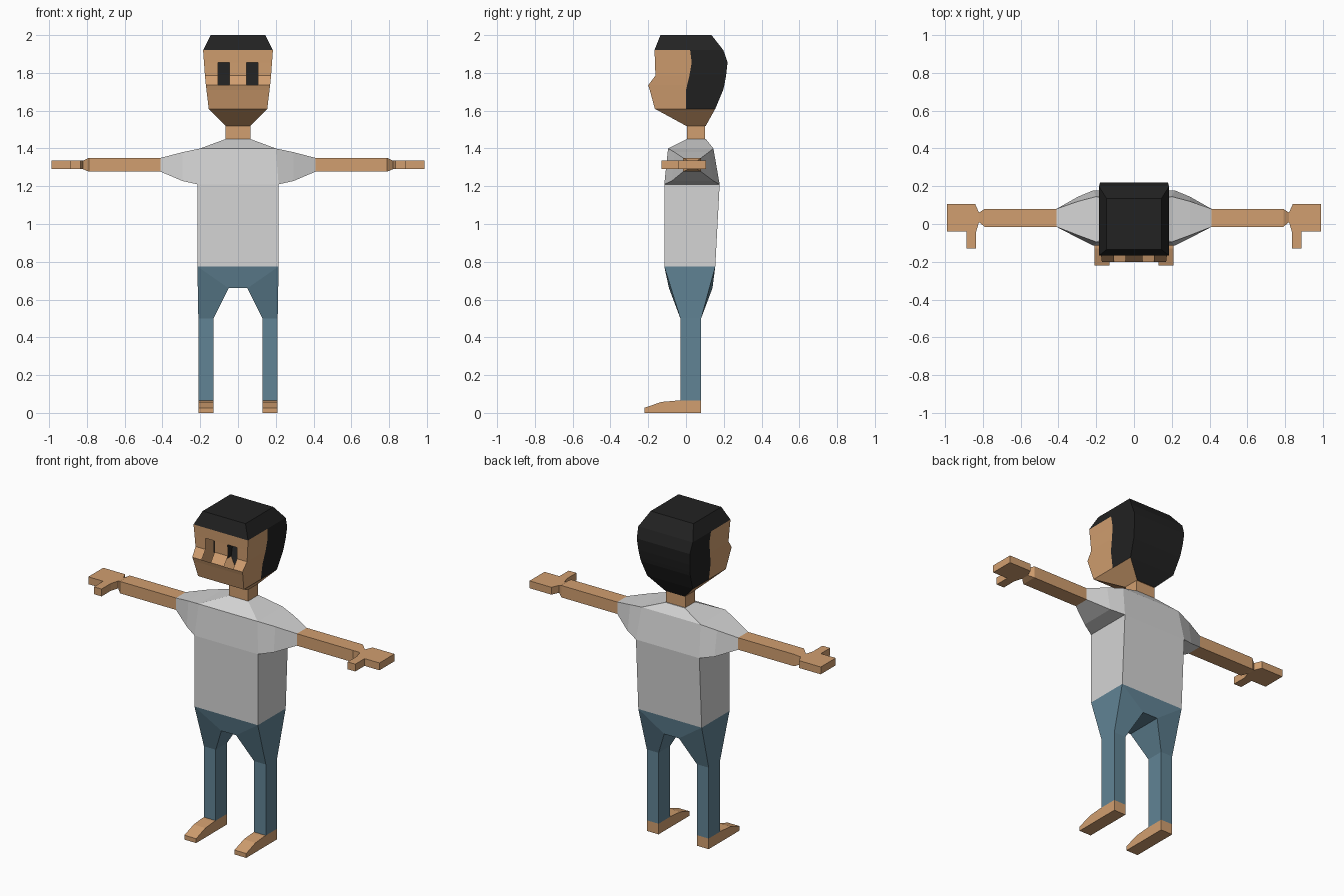
import bpy
import bmesh

cube = bpy.data.objects.get("Cube")
if cube:
    bpy.data.objects.remove(cube, do_unlink=True)


def material(name, rgb):
    m = bpy.data.materials.new(name)
    m.use_nodes = True
    m.diffuse_color = (*rgb, 1)
    m.node_tree.nodes["Principled BSDF"].inputs["Base Color"].default_value = (*rgb, 1)
    return m


skin = material("skin", (0.64, 0.345, 0.16))
hair = material("black hair", (0.016, 0.016, 0.016))
shirt = material("light grey shirt", (0.66, 0.66, 0.66))
denim = material("blue denim", (0.12, 0.23, 0.30))


def finish(bm, name, *mats):
    mesh = bpy.data.meshes.new(name)
    bm.to_mesh(mesh)
    bm.free()
    for m in mats:
        mesh.materials.append(m)
    obj = bpy.data.objects.new(name, mesh)
    bpy.context.scene.collection.objects.link(obj)
    return obj


def loft(rings):
    """Skin a chain of equal-sized point rings and cap both ends."""
    bm = bmesh.new()
    rows = [[bm.verts.new(p) for p in ring] for ring in rings]
    n = len(rows[0])
    for a, b in zip(rows, rows[1:]):
        for i in range(n):
            j = (i + 1) % n
            bm.faces.new((a[i], a[j], b[j], b[i]))
    bm.faces.new(rows[0])
    bm.faces.new(rows[-1])
    bmesh.ops.recalc_face_normals(bm, faces=bm.faces)
    return bm


def level(z, w, front, back):
    """Horizontal rectangle, symmetric in x."""
    return [(-w, front, z), (w, front, z), (w, back, z), (-w, back, z)]


def mirrored(rings):
    """Continue a chain of rings to the other side of x = 0."""
    other = [[(-x, y, z) for x, y, z in ring] for ring in reversed(rings)]
    return rings + other


def arm_ring(low, high):
    """Upright section; low and high are (x, front, back, z)."""
    (xl, fl, bl, zl), (xh, fh, bh, zh) = low, high
    return [(xl, fl, zl), (xl, bl, zl), (xh, bh, zh), (xh, fh, zh)]


# Shirt: one chain from sleeve to sleeve, plus body and collar
sleeves = [
    arm_ring((0.41, -0.015, 0.08, 1.277), (0.41, -0.015, 0.08, 1.35)),
    arm_ring((0.295, -0.075, 0.145, 1.228), (0.295, -0.06, 0.12, 1.38)),
    arm_ring((0.215, -0.115, 0.178, 1.21), (0.2, -0.095, 0.145, 1.4)),
]
finish(loft(mirrored(sleeves)), "shirt_sleeves", shirt)
finish(loft([level(0.775, 0.215, -0.115, 0.155),
             level(1.21, 0.215, -0.115, 0.178)]), "shirt_body", shirt)
finish(loft([level(1.4, 0.2, -0.095, 0.145),
             level(1.45, 0.065, 0.005, 0.105)]), "shirt_collar", shirt)

# Trousers: one chain from ankle over the hips to the other ankle
def leg_level(z):
    return [(0.13, -0.03, z), (0.21, -0.03, z), (0.21, 0.08, z), (0.13, 0.08, z)]


hip = [(0.05, -0.09, 0.66), (0.215, -0.115, 0.775),
       (0.215, 0.155, 0.775), (0.05, 0.14, 0.66)]
finish(loft(mirrored([leg_level(0.065), leg_level(0.5), hip])), "trousers", denim)

# Arms, hands and feet
palm = [(0.82, 0.01), (0.835, -0.04), (0.835, -0.13), (0.887, -0.13),
        (0.887, -0.04), (0.988, -0.04), (0.988, 0.105), (0.84, 0.105), (0.82, 0.06)]
sole = [(0.08, 0), (0.08, 0.065), (-0.05, 0.065), (-0.13, 0.058),
        (-0.22, 0.027), (-0.22, 0)]
for side, s in (("left", 1), ("right", -1)):
    sections = [(0.41, -0.015, 0.08, 1.277, 1.35), (0.79, -0.015, 0.08, 1.277, 1.35),
                (0.82, 0.01, 0.06, 1.29, 1.335)]
    arm = [arm_ring((s * x, f, b, lo), (s * x, f, b, hi)) for x, f, b, lo, hi in sections]
    finish(loft(arm), side + "_arm", skin)
    finish(loft([[(s * x, y, z) for x, y in palm] for z in (1.29, 1.335)]),
           side + "_hand", skin)
    finish(loft([[(s * x, y, z) for y, z in sole] for x in (0.13, 0.21)]),
           side + "_foot", skin)

# Neck
finish(loft([level(1.45, 0.065, 0.005, 0.1), level(1.53, 0.065, 0.005, 0.1)]), "neck", skin)

# Head: levels of (height, half width, front, hairline, back)
levels = [
    (1.52, 0.065, 0.0, 0.04, 0.105), (1.61, 0.155, -0.165, 0.0, 0.155),
    (1.71, 0.167, -0.192, 0.0, 0.197), (1.735, 0.17, -0.2, 0.006, 0.203),
    (1.785, 0.175, -0.162, 0.018, 0.212), (1.855, 0.18, -0.164, 0.03, 0.22),
    (1.92, 0.185, -0.167, 0.022, 0.198), (2.0, 0.145, -0.135, 0.0, 0.135),
]
head = loft([[(-w, f, z), (w, f, z), (w, m, z), (w, b, z), (-w, b, z), (-w, m, z)]
             for z, w, f, m, b in levels])

# Hair covers the crown, the back, and the sides behind the hairline
for face in head.faces:
    c = face.calc_center_median()
    crown = c.z > 1.92
    behind = c.y > 0.05 and c.z > 1.61
    nape = c.y > 0.1
    face.material_index = int(crown or behind or nape)

# Eye openings through the hollow face
def eye_band():
    return [f for f in head.faces
            if f.calc_center_median().y < -0.12 and 1.735 < f.calc_center_median().z < 1.855]


for x in (-0.107, -0.045, 0.045, 0.107):
    faces = eye_band()
    geom = faces + list({e for f in faces for e in f.edges}) \
        + list({v for f in faces for v in f.verts})
    bmesh.ops.bisect_plane(head, geom=geom, plane_co=(x, 0, 0), plane_no=(1, 0, 0))
eyes = [f for f in eye_band() if 0.045 < abs(f.calc_center_median().x) < 0.107]
bmesh.ops.delete(head, geom=eyes, context="FACES")
finish(head, "head", skin, hair)
